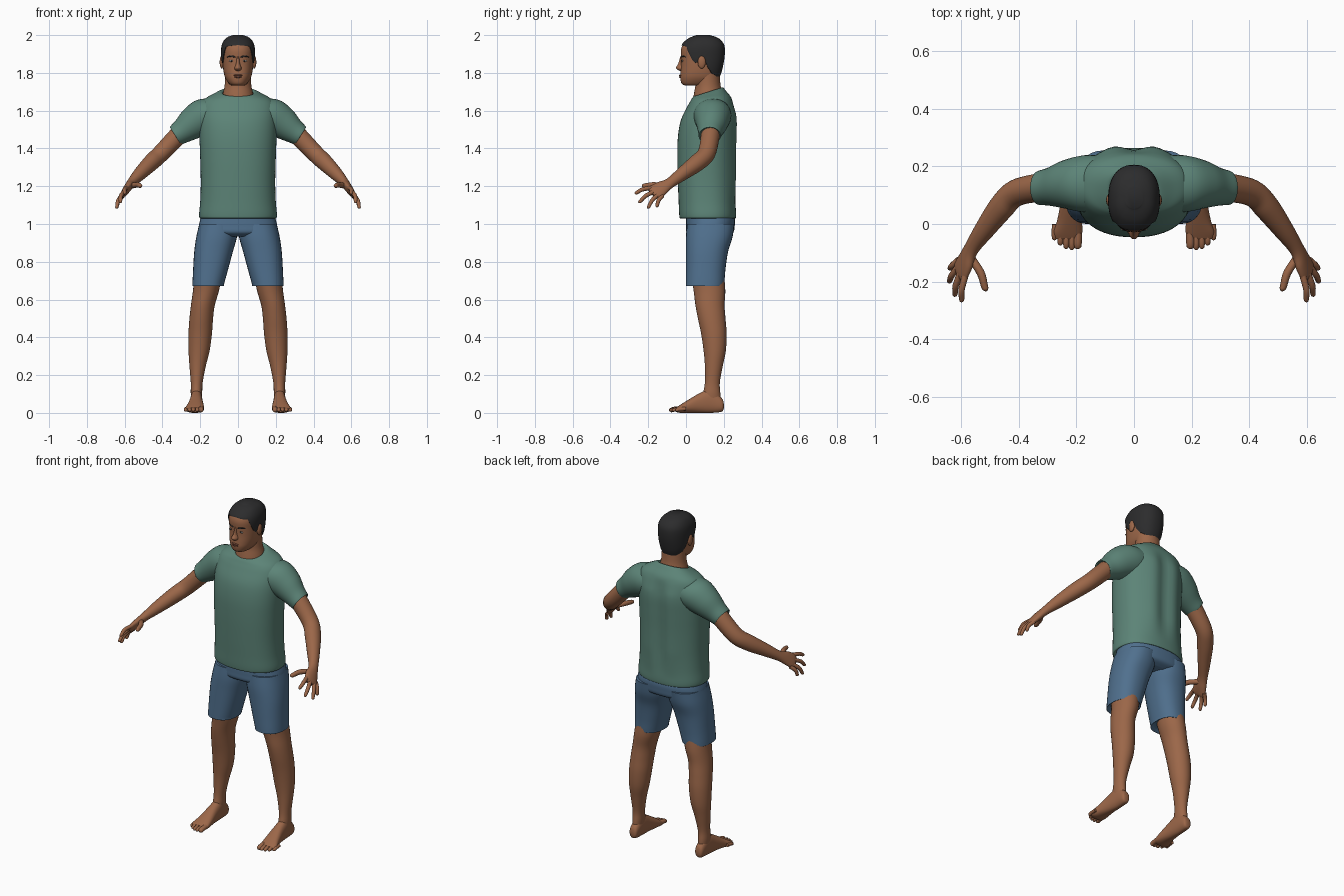
import bpy, bmesh, math
from mathutils import Vector

N = 32


def material(name, rgb):
    m = bpy.data.materials.new(name)
    m.diffuse_color = (*rgb, 1)
    return m


SKIN = material("brown skin", (0.33, 0.135, 0.066))
SHIRT = material("green cloth", (0.107, 0.23, 0.185))
SHORTS = material("blue cloth", (0.08, 0.162, 0.27))
HAIR = material("black hair", (0.025, 0.025, 0.026))
LIPS = material("dark lips", (0.21, 0.075, 0.045))
WHITE = material("eye white", (0.5, 0.45, 0.4))


def dense(rows, n=5):
    """Smoothly interpolate rows of numbers (Catmull-Rom)."""
    out = []
    for i in range(len(rows) - 1):
        a, b, c, d = (rows[max(i - 1, 0)], rows[i], rows[i + 1], rows[min(i + 2, len(rows) - 1)])
        for k in range(n):
            t = k / n
            out.append([0.5 * (2 * q + (r - p) * t + (2 * p - 5 * q + 4 * r - s) * t * t
                               + (3 * q - p - 3 * r + s) * t ** 3) for p, q, r, s in zip(a, b, c, d)])
    out.append(list(rows[-1]))
    return out


def power(w, e):
    return math.copysign(abs(w) ** (2 / e), w)


def skin_rings(name, rings, mat, mirror=False):
    """Mesh from rings of points, capped at both ends."""
    bm = bmesh.new()
    vs = [[bm.verts.new(p) for p in r] for r in rings]
    n = len(vs[0])
    for r, s in zip(vs, vs[1:]):
        for k in range(n):
            bm.faces.new((r[k], r[(k + 1) % n], s[(k + 1) % n], s[k]))
    bm.faces.new(vs[0])
    bm.faces.new(vs[-1])
    bmesh.ops.recalc_face_normals(bm, faces=bm.faces)
    return finish(name, bm, mat, mirror)


def finish(name, bm, mat, mirror):
    me = bpy.data.meshes.new(name)
    bm.to_mesh(me)
    bm.free()
    me.materials.append(mat)
    ob = bpy.data.objects.new(name, me)
    bpy.context.collection.objects.link(ob)
    if mirror:
        ob.modifiers.new("Mirror", 'MIRROR').use_mirror_merge = False
    return ob


def loft(name, rows, mat, mirror=False, e=2.0, n=N):
    """Rows hold centre, u half-axis and v half-axis (nine numbers)."""
    rings = []
    for r in dense(rows):
        c, u, v = Vector(r[0:3]), Vector(r[3:6]), Vector(r[6:9])
        rings.append([c + u * power(math.cos(a), e) + v * power(math.sin(a), e)
                      for a in (math.tau * k / n for k in range(n))])
    return skin_rings(name, rings, mat, mirror)


def level(z, x0, x1, y0, y1):
    """Horizontal section from its extents."""
    return ((x0 + x1) / 2, (y0 + y1) / 2, z, (x1 - x0) / 2, 0, 0, 0, (y1 - y0) / 2, 0)


def tube(name, pts, mat, wide, mirror=True, n=16):
    """Limb along points (x, y, z, wide radius, thin radius)."""
    rows = []
    for i, p in enumerate(pts):
        t = Vector(pts[min(i + 1, len(pts) - 1)][:3]) - Vector(pts[max(i - 1, 0)][:3])
        t.normalize()
        u = Vector(wide)
        u = (u - t * u.dot(t)).normalized()
        rows.append((*p[:3], *(u * p[3]), *(t.cross(u) * p[4])))
    return loft(name, rows, mat, mirror, n=n)


def ball(name, loc, size, mat, mirror=False):
    bm = bmesh.new()
    bmesh.ops.create_uvsphere(bm, u_segments=20, v_segments=12, radius=1)
    for v in bm.verts:
        v.co = Vector([a * s + l for a, s, l in zip(v.co, size, loc)])
    return finish(name, bm, mat, mirror)


# head: rows of height, front y, back y, half width
HEAD = dense([(1.732, 0.0, 0.10, 0.03), (1.742, -0.022, 0.13, 0.047), (1.77, -0.03, 0.168, 0.066),
              (1.80, -0.029, 0.18, 0.075), (1.84, -0.026, 0.19, 0.08), (1.88, -0.026, 0.197, 0.082),
              (1.92, -0.027, 0.199, 0.083), (1.95, -0.016, 0.194, 0.078), (1.975, 0.01, 0.172, 0.063),
              (1.987, 0.035, 0.147, 0.045), (1.993, 0.06, 0.12, 0.022)])


def lookup(rows, x):
    for a, b in zip(rows, rows[1:]):
        if x <= b[0]:
            t = (x - a[0]) / (b[0] - a[0])
            return [p + (q - p) * t for p, q in zip(a, b)]
    return rows[-1]


def head_point(a, z, off=0.0):
    _, f, b, h = lookup(HEAD, z)
    return Vector(((h + off) * power(math.sin(a), 2.3),
                   (f + b) / 2 - ((b - f) / 2 + off) * power(math.cos(a), 2.3), z))


def face_y(x, z):
    _, f, b, h = lookup(HEAD, z)
    return (f + b) / 2 - (b - f) / 2 * (1 - (x / h) ** 2.3) ** (1 / 2.3)


ANGLES = [math.tau * k / 48 for k in range(48)]
skin_rings("head", [[head_point(a, r[0]) for a in ANGLES] for r in HEAD], SKIN)
loft("neck", [level(1.62, -.095, .095, .03, .21), level(1.69, -.08, .08, .042, .193),
              level(1.74, -.07, .07, .05, .182), level(1.82, -.068, .068, .05, .178)], SKIN)

# hair cap follows the head, down to a hairline that varies around it
HAIRLINE = [(0, 1.947), (45, 1.94), (62, 1.885), (72, 1.85), (84, 1.86), (92, 1.88),
            (105, 1.83), (120, 1.80), (150, 1.776), (180, 1.772)]
rings = []
for t, off in [(0, -.006), (0, .005)] + [(k / 16, .007) for k in range(1, 17)]:
    ring = []
    for a in ANGLES:
        deg = math.degrees(a)
        low = lookup(HAIRLINE, min(deg, 360 - deg))[1]
        p = head_point(a, low + (1.993 - low) * math.sin(t * math.pi / 2), off)
        p.z += 0.007 * t * t
        ring.append(p)
    rings.append(ring)
skin_rings("hair", rings, HAIR)

# face details
loft("nose", [level(1.888, -.008, .008, -.03, .01), level(1.85, -.011, .011, -.041, .01),
              level(1.828, -.019, .019, -.053, .01), level(1.817, -.018, .018, -.046, .01),
              level(1.811, -.01, .01, -.034, .01)], SKIN, n=20)
ball("ear", (.086, .083, 1.857), (.011, .021, .034), SKIN, True)
ball("eye", (.034, face_y(.034, 1.864), 1.864), (.014, .003, .0055), WHITE, True)
ball("iris", (.034, face_y(.034, 1.864) - .001, 1.864), (.0065, .0035, .0055), HAIR, True)
tube("eyebrow", [(x, face_y(x, z) + .001, z, r, .003) for x, z, r in
                 [(.014, 1.884, .003), (.025, 1.887, .0045), (.042, 1.889, .004), (.056, 1.884, .002)]],
     HAIR, (0, 0, 1))
ball("upper_lip", (0, -.029, 1.787), (.023, .008, .005), LIPS)
ball("lower_lip", (0, -.029, 1.779), (.019, .008, .006), LIPS)

# shirt body, with a tilted collar and a shallow groove along the spine
body = loft("shirt_body", [
    level(1.045, -.18, .18, -.01, .24), level(1.03, -.2, .2, -.03, .26), level(1.05, -.206, .206, -.036, .265),
    level(1.12, -.2, .2, -.039, .262), level(1.22, -.197, .197, -.043, .26), level(1.35, -.2, .2, -.046, .26),
    level(1.46, -.204, .204, -.043, .263), level(1.55, -.205, .205, -.027, .264),
    level(1.62, -.2, .2, .006, .253),
    (0, .132, 1.66, .178, 0, 0, 0, .108, .008), (0, .123, 1.685, .132, 0, 0, 0, .09, .018),
    (0, .118, 1.70, .092, 0, 0, 0, .076, .024), (0, .118, 1.69, .078, 0, 0, 0, .066, .022)],
    SHIRT, e=2.3, n=64)
for v in body.data.vertices:
    x, y, z = v.co
    if y > 0.15 and 1.08 < z < 1.66:
        w = 0.01 * min(1, (z - 1.08) / .15, (1.66 - z) / .08)
        v.co.y += w * (math.exp(-((abs(x) - .075) / .05) ** 2) - 0.9 * math.exp(-(x / .035) ** 2))


# sleeves
def cuff(x, y, z, r, h):
    return (x, y, z, .54 * r, 0, .84 * r, 0, h, 0)


loft("sleeve", [cuff(.08, .14, 1.595, .085, .095), cuff(.165, .14, 1.572, .1, .1),
                cuff(.24, .138, 1.533, .086, .084), cuff(.295, .13, 1.492, .066, .066),
                cuff(.327, .126, 1.47, .057, .06), cuff(.331, .126, 1.467, .053, .056),
                cuff(.322, .126, 1.473, .046, .048)], SHIRT, True)

# arms and hands
ACROSS = (.025, .065, -.045)
tube("arm", [(.27, .13, 1.51, .053, .053), (.32, .128, 1.465, .05, .05), (.41, .108, 1.372, .047, .046),
             (.46, .06, 1.325, .046, .044), (.52, -.02, 1.265, .036, .035), (.565, -.085, 1.217, .029, .024),
             (.585, -.13, 1.19, .041, .021), (.602, -.163, 1.167, .045, .016), (.609, -.176, 1.157, .036, .009)],
     SKIN, ACROSS, n=28)
for name, base, tip in [("index_finger", (.587, -.18, 1.192), (.601, -.272, 1.162)),
                        ("middle_finger", (.603, -.168, 1.172), (.625, -.252, 1.113)),
                        ("ring_finger", (.611, -.147, 1.155), (.645, -.204, 1.083)),
                        ("little_finger", (.61, -.125, 1.148), (.643, -.157, 1.09)),
                        ("thumb", (.572, -.112, 1.2), (.512, -.233, 1.203))]:
    b, t = Vector(base), Vector(tip)
    r = .015 if name == "thumb" else .0115
    bend = Vector((.006, -.004, .006)) if name != "thumb" else Vector((-.008, .004, .006))
    tube(name, [(*b, r, r), (*(b.lerp(t, .5) + bend), r * .95, r * .95), (*b.lerp(t, .88), r * .8, r * .8),
                (*b.lerp(t, .97), r * .5, r * .5), (*t, r * .15, r * .15)], SKIN, ACROSS, n=12)

# shorts
loft("shorts_seat", [level(1.07, -.185, .185, 0, .24), level(1.03, -.198, .198, 0, .258),
                     level(.99, -.207, .207, 0, .258), level(.955, -.205, .205, .003, .25),
                     level(.935, -.15, .15, .03, .215)], SHORTS, e=2.4, n=48)
loft("shorts_leg", [level(1.0, .0, .205, .005, .256), level(.93, .006, .221, .0, .246),
                    level(.85, .028, .232, .0, .222), level(.75, .055, .238, .0, .208),
                    level(.685, .073, .241, .0, .203), level(.672, .076, .24, .002, .2),
                    level(.685, .09, .228, .02, .19)], SHORTS, True, e=2.3)

# legs, feet and toes
loft("leg", [level(.74, .085, .23, .025, .2), level(.65, .1, .238, .04, .208), level(.57, .123, .249, .05, .204),
             level(.50, .132, .257, .063, .209), level(.42, .138, .262, .08, .215),
             level(.33, .15, .262, .093, .211), level(.25, .17, .257, .1, .195),
             level(.16, .187, .25, .1, .179), level(.10, .19, .25, .09, .182),
             level(.03, .197, .243, .08, .185)], SKIN, True)


def slab(y, x0, x1, z0, z1):
    return ((x0 + x1) / 2, y, (z0 + z1) / 2, (x1 - x0) / 2, 0, 0, 0, 0, (z1 - z0) / 2)


loft("foot", [slab(.2, .207, .233, .025, .05), slab(.188, .195, .245, .006, .08), slab(.13, .19, .25, .0, .125),
              slab(.07, .187, .256, .0, .103), slab(.01, .181, .268, 0, .068), slab(-.03, .18, .28, 0, .043),
              slab(-.052, .188, .274, .005, .028)], SKIN, True, e=2.3)
for i, end in enumerate((-.086, -.09, -.086, -.074, -.056)):
    x = .195 + .02 * i
    r = .0145 if i == 0 else .0105
    tube("toe_%d" % (i + 1), [(x, end + .055, .022, r, r), (x + .001, end + .022, .019, r, r * .9),
                              (x + .001, end + .006, .014, r * .85, r * .8), (x + .001, end, .013, r * .35, r * .35)],
         SKIN, (1, 0, 0), n=12)

# smooth shading with sharp rims
for ob in bpy.context.scene.objects:
    ob.select_set(True)
bpy.context.view_layer.objects.active = body
bpy.ops.object.shade_smooth_by_angle(angle=math.radians(50))
